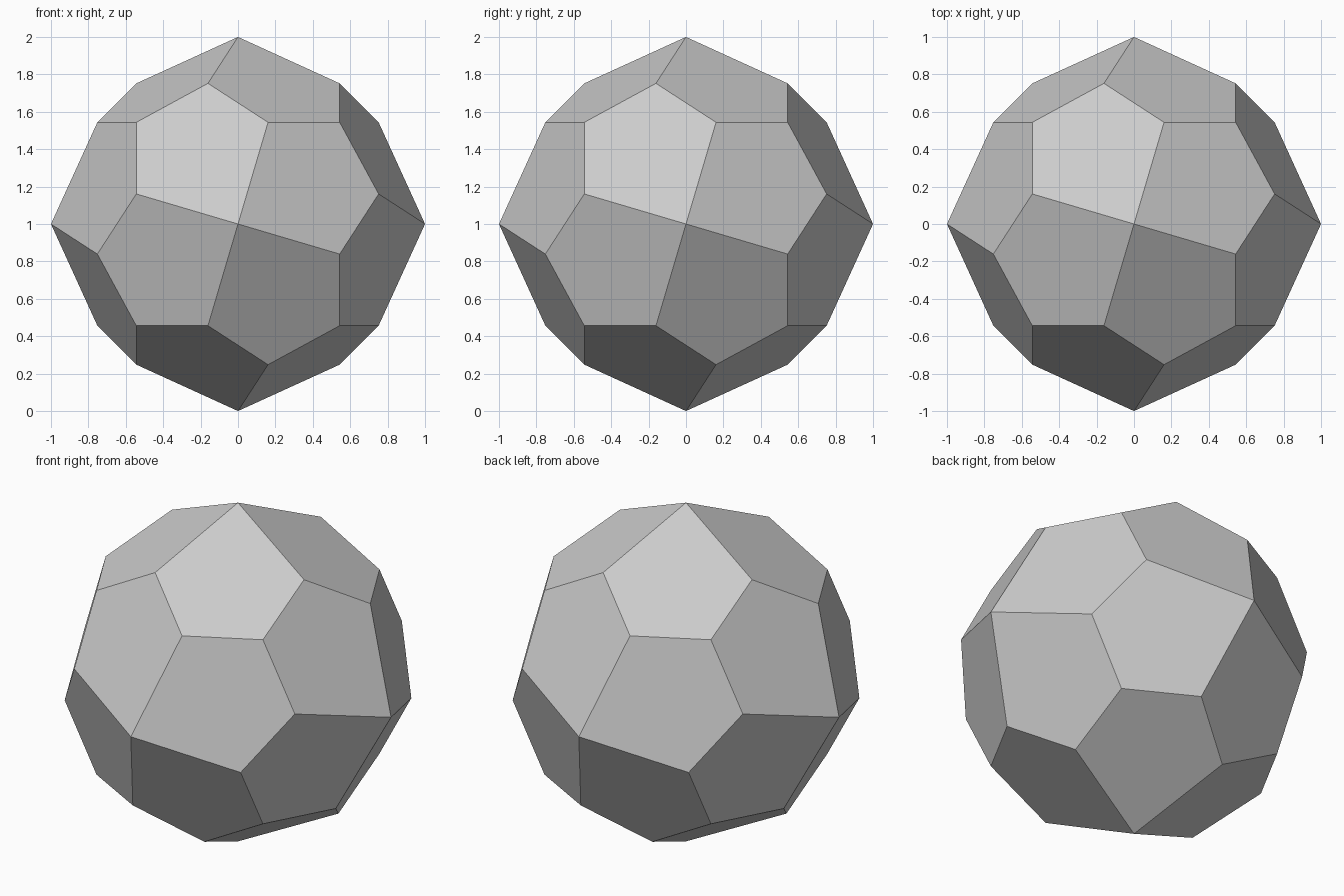
import bpy, bmesh, math
from itertools import product
from mathutils import Vector

if "Cube" in bpy.data.objects:
    bpy.data.objects.remove(bpy.data.objects["Cube"])

# Chiral 24-sided solid with pentagon faces, proportions from the tribonacci constant
t = 1.8392867552
a, b, c = 1 / t**3, (2 * t + 1) / t**3, 1 / t

points = []
# Four-way corners on the axes
for axis in range(3):
    for s in (-1, 1):
        p = Vector((0, 0, 0))
        p[axis] = s
        points.append(p)

for sx, sy, sz in product((-1, 1), repeat=3):
    # Three-way corners on the cube diagonals
    points.append(Vector((sx, sy, sz)) * c)
    # Twisted corners: cyclic order depends on the sign parity (sets handedness)
    base = (a, b, c) if sx * sy * sz < 0 else (a, c, b)
    for k in range(3):
        x, y, z = base[k:] + base[:k]
        points.append(Vector((sx * x, sy * y, sz * z)))

# Wrap the corners and merge coplanar triangles into pentagons
bm = bmesh.new()
for p in points:
    bm.verts.new(p + Vector((0, 0, 1)))
bmesh.ops.convex_hull(bm, input=bm.verts[:])
bmesh.ops.dissolve_limit(bm, angle_limit=math.radians(2),
                         verts=bm.verts[:], edges=bm.edges[:])
bmesh.ops.recalc_face_normals(bm, faces=bm.faces[:])

mesh = bpy.data.meshes.new("pentagon_solid")
bm.to_mesh(mesh)
bm.free()
bpy.context.collection.objects.link(bpy.data.objects.new("pentagon_solid", mesh))
